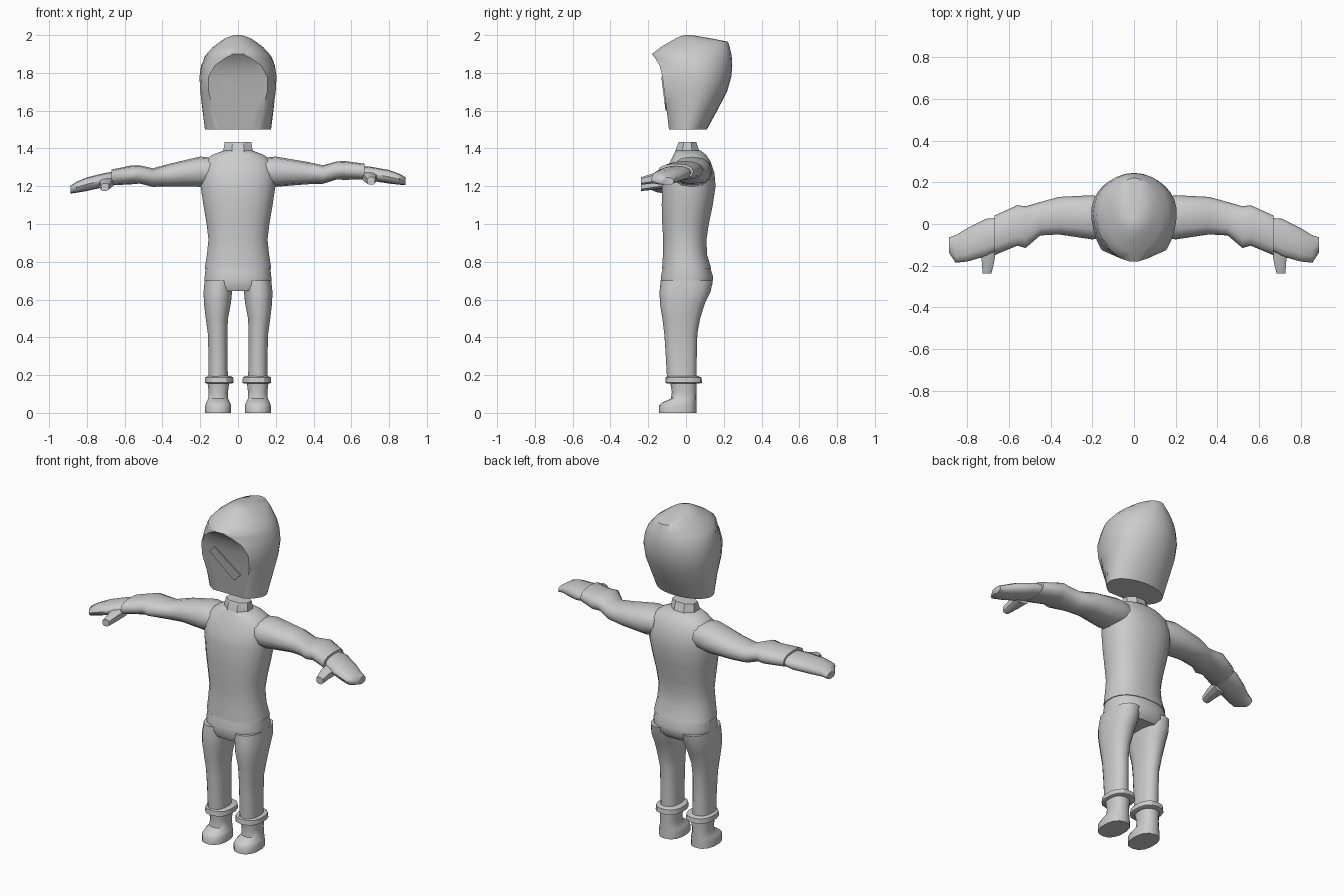
import bpy, bmesh, math
from mathutils import Vector

if "Cube" in bpy.data.objects:
    bpy.data.objects.remove(bpy.data.objects["Cube"])


def material(name, value):
    m = bpy.data.materials.new(name)
    m.diffuse_color = (value, value, value, 1)
    m.use_nodes = True
    m.node_tree.nodes["Principled BSDF"].inputs["Base Color"].default_value = m.diffuse_color
    return m


GREY = material("light grey", 0.6)
SHADE = material("face grey", 0.5)


def power(v, p):
    return math.copysign(abs(v) ** p, v)


def flat_ring(z, cx, hx, y0, y1, n=16, p=0.85):
    """Horizontal rounded section: centre x, half width, front and back y."""
    cy, hy = (y0 + y1) / 2, (y1 - y0) / 2
    out = []
    for i in range(n):
        a = 2 * math.pi * (i + 0.5) / n
        out.append(Vector((cx + hx * power(math.cos(a), p),
                           cy + hy * power(math.sin(a), p), z)))
    return out


def loft(name, rings, angle=40, paint=None):
    """Skin a list of equal point rings, cap both ends."""
    bm = bmesh.new()
    rows = [[bm.verts.new(c) for c in r] for r in rings]
    n = len(rows[0])
    for j in range(len(rows) - 1):
        for i in range(n):
            k = (i + 1) % n
            f = bm.faces.new((rows[j][i], rows[j][k], rows[j + 1][k], rows[j + 1][i]))
            if paint and paint(j, i):
                f.material_index = 1
    bm.faces.new(rows[0][::-1])
    bm.faces.new(rows[-1])
    bmesh.ops.recalc_face_normals(bm, faces=bm.faces)
    me = bpy.data.meshes.new(name)
    bm.to_mesh(me)
    bm.free()
    me.materials.append(GREY)
    me.materials.append(SHADE)
    ob = bpy.data.objects.new(name, me)
    bpy.context.collection.objects.link(ob)
    bpy.ops.object.select_all(action='DESELECT')
    ob.select_set(True)
    bpy.context.view_layer.objects.active = ob
    bpy.ops.object.shade_smooth_by_angle(angle=math.radians(angle))
    return ob


# Head: rounded shell with a flat arched face at the front
FACE, ARC = 6, 22


def head_ring(z, hx, fw, yf, c, yb):
    pts = [Vector((-fw + 2 * fw * i / FACE, yf, z)) for i in range(FACE)]
    a = math.acos(fw / hx)
    front = (c - yf) / math.sin(a)
    for i in range(ARC):
        t = -a + (math.pi + 2 * a) * i / ARC
        s = math.sin(t)
        pts.append(Vector((hx * math.cos(t), c + s * (front if s < 0 else yb - c), z)))
    return pts


head = [(1.5, .175, .10, -.09, .01, .11), (1.6, .188, .13, -.102, .03, .165),
        (1.7, .2, .155, -.115, .05, .217), (1.78, .205, .155, -.125, .055, .24),
        (1.84, .195, .122, -.14, .05, .245), (1.88, .18, .065, -.165, .045, .243),
        (1.9, .167, .02, -.18, .04, .24), (1.935, .135, .018, -.135, .045, .232),
        (1.965, .095, .015, -.085, .05, .222), (1.985, .065, .01, -.05, .03, .12),
        (2.0, .02, .004, -.01, .01, .03)]
loft("head", [head_ring(*h) for h in head], 42, lambda j, i: i < FACE and j < 6)

# Slanted strip lying on the face
strip = [(.095, 1.645), (.05, 1.6), (-.10, 1.74), (-.065, 1.78)]
plate = loft("face_strip", [[Vector((x, -.09 - .125 * (z - 1.5) - d, z)) for x, z in strip]
                            for d in (-.002, .006)], 20)
for f in plate.data.polygons:
    f.material_index = 1

# Collar
loft("collar", [flat_ring(1.36, 0, .085, -.065, .085, 8, 1),
                flat_ring(1.40, 0, .082, -.058, .07, 8, 1),
                flat_ring(1.435, 0, .076, -.042, .058, 8, 1)], 25)

# Shirt body
torso = [(.765, .178, -.128, .135), (.84, .166, -.123, .112), (.92, .158, -.122, .11),
         (1.0, .168, -.127, .122), (1.1, .185, -.13, .143), (1.2, .2, -.128, .158),
         (1.27, .2, -.115, .152), (1.33, .185, -.085, .132), (1.365, .14, -.068, .108),
         (1.388, .08, -.055, .08)]
loft("shirt_body", [flat_ring(z, 0, hx, a, b, 20) for z, hx, a, b in torso], 45)

# Trouser seat
seat = [(.645, .165, -.12, .11), (.675, .178, -.135, .14), (.72, .178, -.135, .145),
        (.775, .172, -.122, .128)]
loft("trouser_seat", [flat_ring(z, 0, hx, a, b, 20) for z, hx, a, b in seat], 45)

# Limb sections, written for the +x side
leg = [(.17, .105, .053, -.1, .055), (.3, .106, .051, -.107, .057),
       (.42, .108, .053, -.115, .06), (.5, .112, .06, -.125, .075),
       (.58, .109, .073, -.138, .1), (.64, .107, .077, -.14, .13),
       (.7, .1, .078, -.134, .142)]
cuff = [(.155, .1, .068, -.1, .07), (.16, .1, .078, -.11, .085),
        (.188, .1, .076, -.107, .082), (.194, .1, .064, -.1, .065)]
boot = [(0, .105, .07, -.142, .055), (.038, .105, .07, -.142, .055),
        (.055, .105, .064, -.125, .055), (.075, .105, .054, -.08, .055),
        (.11, .104, .052, -.075, .055), (.17, .104, .06, -.085, .057)]
# x, centre y, half depth, centre z, half height
arm = [(.13, .03, .095, 1.28, .07), (.2, .032, .106, 1.277, .08), (.36, .04, .09, 1.27, .06),
       (.45, .025, .08, 1.262, .049), (.52, -.015, .1, 1.283, .048),
       (.56, -.007, .097, 1.284, .05), (.67, -.055, .095, 1.277, .042)]
hand = [(.65, -.045, .075, 1.275, .034), (.71, -.065, .09, 1.265, .037),
        (.80, -.1, .08, 1.25, .036), (.855, -.12, .066, 1.237, .029),
        (.888, -.1, .036, 1.226, .02)]


def place(s, x, y, z):
    """Mirror a point; the arm on -x hangs slightly lower."""
    drop = .045 * max(0, (x - .2) / .69) if s < 0 else 0
    return Vector((s * x, y, z - drop))


def arm_ring(s, x, cy, hy, cz, hz, n=12):
    out = []
    for i in range(n):
        a = 2 * math.pi * i / n
        out.append(place(s, x, cy + hy * power(math.cos(a), .85),
                         cz + hz * power(math.sin(a), .85)))
    return out


def thumb_ring(s, x, y, z, w, h):
    return [place(s, x + a * w, y, z + b * h)
            for a, b in ((-1, -.6), (-.5, -1), (.5, -1), (1, -.6),
                         (1, .6), (.5, 1), (-.5, 1), (-1, .6))]


for s, side in ((1, "left"), (-1, "right")):
    for part, rows, ang in (("trouser_leg", leg, 50), ("cuff", cuff, 30), ("boot", boot, 45)):
        loft(f"{side}_{part}", [flat_ring(z, s * c, w, a, b, 14) for z, c, w, a, b in rows], ang)
    loft(f"{side}_sleeve", [arm_ring(s, *r) for r in arm], 50)
    loft(f"{side}_hand", [arm_ring(s, *r) for r in hand], 50)
    loft(f"{side}_thumb", [thumb_ring(s, .70, -.11, 1.25, .04, .028),
                           thumb_ring(s, .70, -.18, 1.24, .03, .026),
                           thumb_ring(s, .705, -.238, 1.228, .021, .02)], 45)
